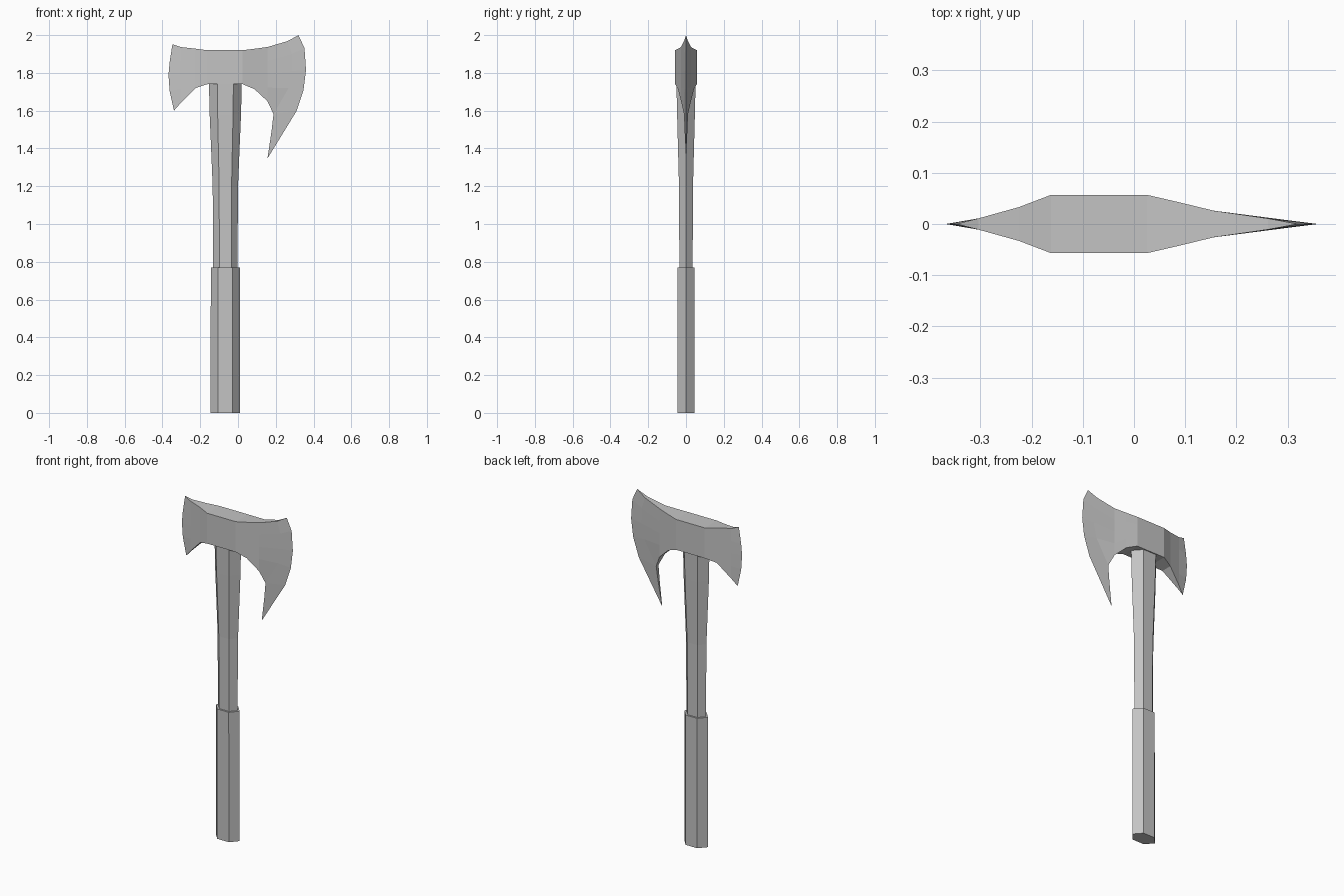
import bpy, bmesh

cube = bpy.data.objects.get("Cube")
if cube:
    bpy.data.objects.remove(cube)

grey = bpy.data.materials.new("plain_grey")
grey.use_nodes = True
colour = (0.55, 0.55, 0.55, 1)
grey.diffuse_color = colour
grey.node_tree.nodes["Principled BSDF"].inputs["Base Color"].default_value = colour


def add_object(name, bm):
    bmesh.ops.recalc_face_normals(bm, faces=bm.faces)
    mesh = bpy.data.meshes.new(name)
    bm.to_mesh(mesh)
    bm.free()
    mesh.materials.append(grey)
    obj = bpy.data.objects.new(name, mesh)
    bpy.context.collection.objects.link(obj)
    return obj


def hex_column(name, x, levels):
    """Stack of flattened hexagons: (height, half width, half depth)."""
    bm = bmesh.new()
    rings = []
    for z, w, d in levels:
        f = w * 0.49
        outline = [(-w, 0), (-f, -d), (f, -d), (w, 0), (f, d), (-f, d)]
        rings.append([bm.verts.new((x + px, py, z)) for px, py in outline])
    for a, b in zip(rings, rings[1:]):
        for i in range(6):
            j = (i + 1) % 6
            bm.faces.new((a[i], a[j], b[j], b[i]))
    bm.faces.new(rings[0])
    bm.faces.new(rings[-1])
    return add_object(name, bm)


# Handle
hex_column("grip", -0.067, [(0, 0.078, 0.045), (0.77, 0.077, 0.045)])
hex_column("shaft", -0.067, [(0.75, 0.064, 0.035), (1.2, 0.067, 0.037),
                             (1.58, 0.083, 0.047), (1.8, 0.088, 0.052)])


# Axe head: half of it as columns of five points, mirrored front to back
def straight(xt, zt, xb, zb, y):
    return [(xt + (xb - xt) * k / 4, -y, zt + (zb - zt) * k / 4) for k in range(5)]


def curved(points, y, rim=1.0):
    return [(x, -y * (rim if k in (0, 4) else 1), z) for k, (x, z) in enumerate(points)]


columns = [
    curved([(-.347, 1.952), (-.362, 1.857), (-.368, 1.79), (-.362, 1.704), (-.339, 1.60)], 0),
    straight(-.304, 1.937, -.304, 1.64, .011),
    straight(-.225, 1.928, -.225, 1.72, .033),
    straight(-.162, 1.92, -.162, 1.74, .057),
    straight(.025, 1.92, .025, 1.74, .057),
    straight(.09, 1.928, .087, 1.714, .042),
    straight(.156, 1.937, .156, 1.65, .026),
    curved([(.262, 1.968), (.285, 1.9), (.288, 1.81), (.268, 1.72), (.188, 1.582)], .009, 1.2),
    curved([(.32, 2.0), (.352, 1.931), (.36, 1.815), (.347, 1.71), (.31, 1.598)], 0),
]

bm = bmesh.new()
grid = [[bm.verts.new(p) for p in col] for col in columns]
for a, b in zip(grid, grid[1:]):
    for k in range(4):
        bm.faces.new((a[k], a[k + 1], b[k + 1], b[k]))


def on_centre(v):
    return v if v.co.y == 0 else bm.verts.new((v.co.x, 0, v.co.z))


# Top and underside walls running in to the centre plane
tops = [on_centre(col[0]) for col in grid]
lows = [on_centre(col[4]) for col in grid]


def wall(a, b, b_mid, a_mid):
    bm.faces.new(list(dict.fromkeys((a, b, b_mid, a_mid))))


for i in range(len(grid) - 1):
    wall(grid[i][0], grid[i + 1][0], tops[i + 1], tops[i])
    if i < len(grid) - 2:
        wall(grid[i][4], grid[i + 1][4], lows[i + 1], lows[i])

# Long hooked beard below the larger blade
root, edge = grid[-2][4], grid[-1][4]
inner = bm.verts.new((.177, -.007, 1.487))
inner_mid = on_centre(inner)
tip = bm.verts.new((.156, 0, 1.347))
bm.faces.new((root, inner, tip, edge))
wall(root, inner, inner_mid, lows[-2])
bm.faces.new((inner, tip, inner_mid))

head = add_object("axe_head", bm)
# Outward normals for the open half shell
if sum(p.normal.y * p.area for p in head.data.polygons) > 0:
    head.data.flip_normals()
mirror = head.modifiers.new("front_to_back", "MIRROR")
mirror.use_axis = (False, True, False)
mirror.use_clip = True
